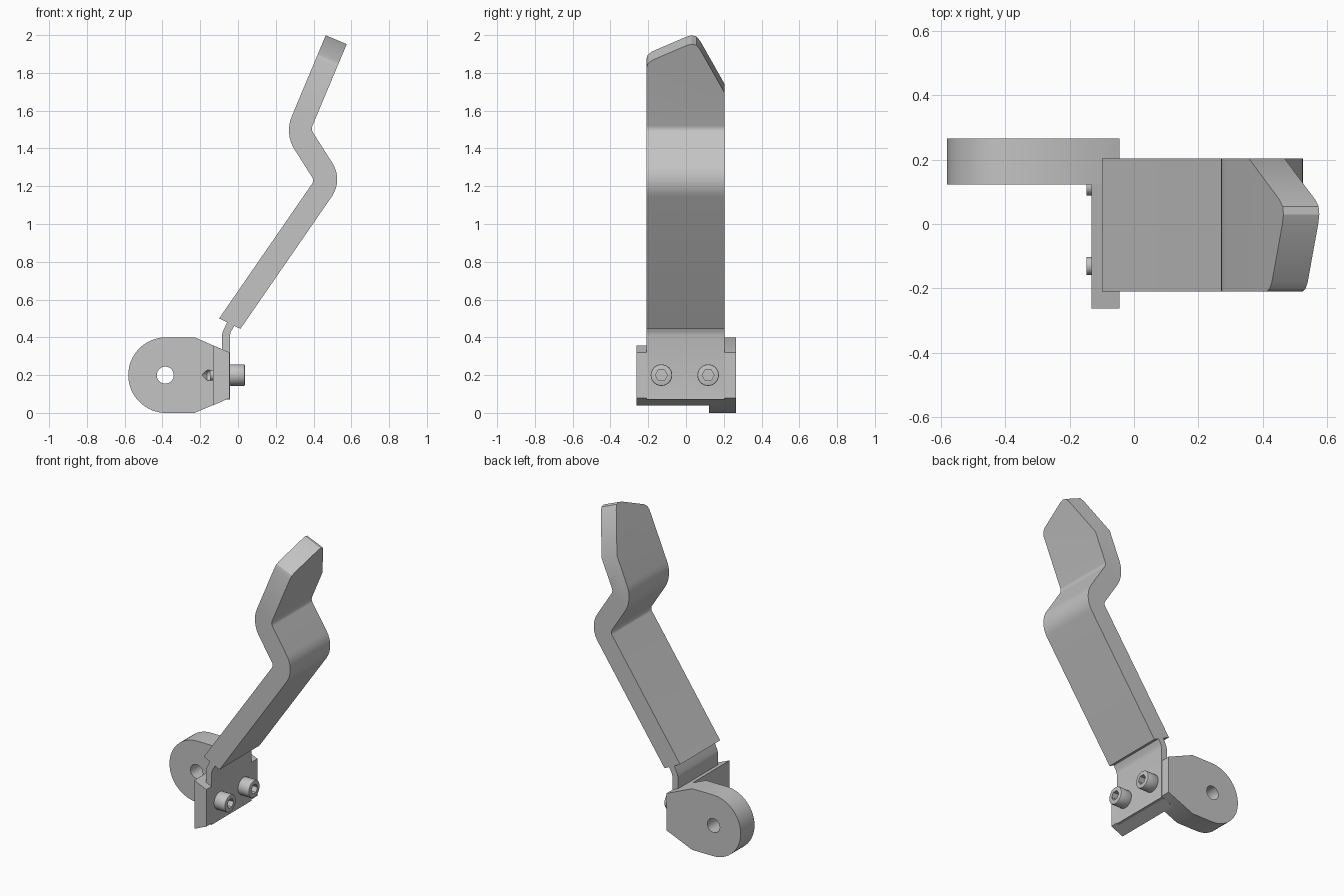
import bpy, bmesh, math
from mathutils import Vector, Matrix

if "Cube" in bpy.data.objects:
    bpy.data.objects.remove(bpy.data.objects["Cube"], do_unlink=True)

grey = bpy.data.materials.new("plain grey")
grey.diffuse_color = (0.55, 0.55, 0.55, 1)
grey.use_nodes = True
grey.node_tree.nodes["Principled BSDF"].inputs["Base Color"].default_value = (0.55, 0.55, 0.55, 1)


def finish(name, bm):
    bmesh.ops.recalc_face_normals(bm, faces=bm.faces[:])
    mesh = bpy.data.meshes.new(name)
    bm.to_mesh(mesh)
    bm.free()
    mesh.materials.append(grey)
    obj = bpy.data.objects.new(name, mesh)
    bpy.context.collection.objects.link(obj)
    return obj


def select(obj):
    bpy.ops.object.select_all(action='DESELECT')
    obj.select_set(True)
    bpy.context.view_layer.objects.active = obj


def smooth(obj):
    select(obj)
    bpy.ops.object.shade_smooth_by_angle(angle=math.radians(30))


def fillet(points, steps=8):
    """Round each (x, z, radius) corner of a closed outline."""
    out = []
    for i, (x, z, r) in enumerate(points):
        p = Vector((x, z))
        if r == 0:
            out.append(p)
            continue
        a = (Vector(points[i - 1][:2]) - p).normalized()
        b = (Vector(points[(i + 1) % len(points)][:2]) - p).normalized()
        half = a.angle(b) / 2
        centre = p + (a + b).normalized() * r / math.sin(half)
        start = p + a * r / math.tan(half) - centre
        end = p + b * r / math.tan(half) - centre
        turn = start.angle_signed(end)  # clockwise positive
        for k in range(steps + 1):
            out.append(centre + Matrix.Rotation(-turn * k / steps, 2) @ start)
    return out


def extrude(outline, y0, y1):
    """Extrude an x-z outline along y."""
    bm = bmesh.new()
    face = bm.faces.new([bm.verts.new((p[0], y0, p[1])) for p in outline])
    res = bmesh.ops.extrude_face_region(bm, geom=[face])
    verts = [v for v in res["geom"] if isinstance(v, bmesh.types.BMVert)]
    bmesh.ops.translate(bm, verts=verts, vec=(0, y1 - y0, 0))
    return bm


def rod(name, axis, centre, r1, r2, length, sides=32):
    """Cylinder or cone along an axis; r2 is the radius at the positive end."""
    bm = bmesh.new()
    rot = Vector((0, 0, 1)).rotation_difference(Vector(axis)).to_matrix().to_4x4()
    bmesh.ops.create_cone(bm, cap_ends=True, segments=sides, radius1=r1, radius2=r2,
                          depth=length, matrix=Matrix.Translation(centre) @ rot)
    return finish(name, bm)


def cut(obj, cutter):
    mod = obj.modifiers.new("cut", 'BOOLEAN')
    mod.operation, mod.object, mod.solver = 'DIFFERENCE', cutter, 'EXACT'
    select(obj)
    bpy.ops.object.modifier_apply(modifier=mod.name)
    bpy.data.objects.remove(cutter, do_unlink=True)


# Cranked arm, drawn in side profile
arm_profile = fillet([
    (-0.10, 0.50, 0), (0.404, 1.23, 0.03), (0.246, 1.478, 0.19), (0.485, 2.048, 0),
    (0.595, 1.998, 0), (0.386, 1.501, 0.04), (0.557, 1.233, 0.16), (0.013, 0.445, 0)])
bm = extrude(arm_profile, -0.21, 0.203)

# Trim the tip to a lopsided point: (y, distance along the blade)
along, through = Vector((0.388, 0, 0.922)), Vector((0.922, 0, -0.388))
tip = [(-0.21, 1.885), (-0.202, 1.91), (-0.18, 1.929), (0.0, 2.013), (0.03, 2.022),
       (0.055, 2.016), (0.075, 1.99), (0.203, 1.745)]
for (y0, s0), (y1, s1) in zip(tip, tip[1:]):
    a = along * s0 + Vector((0, y0, 0))
    b = along * s1 + Vector((0, y1, 0))
    normal = through.cross(b - a)
    if normal.dot(along) < 0:
        normal.negate()
    bmesh.ops.bisect_plane(bm, geom=bm.verts[:] + bm.edges[:] + bm.faces[:], dist=1e-5,
                           plane_co=a, plane_no=normal, clear_outer=True)
    bmesh.ops.holes_fill(bm, edges=[e for e in bm.edges if e.is_boundary], sides=0)
smooth(finish("arm", bm))

# Thin tab joining the arm to the mounting block
tab = [(-0.085, 0.07), (-0.085, 0.41), (-0.08, 0.432), (-0.055, 0.485), (-0.015, 0.468),
       (-0.037, 0.432), (-0.043, 0.41), (-0.043, 0.07)]
smooth(finish("tab", extrude(tab, -0.21, 0.203)))

# Mounting block with sloped top and bottom
block = [(-0.132, 0.04), (-0.132, 0.357), (-0.045, 0.32), (-0.045, 0.078)]
finish("mounting_block", extrude(block, -0.263, 0.2))

# Pivot lug with a round nose, a pin hole and a drilled pocket
cx, cz, r = -0.381, 0.2, 0.2
nose = [(cx + r * math.cos(t), cz + r * math.sin(t))
        for t in (math.pi * (1.5 - k / 32) for k in range(33))]
lug = finish("pivot_lug", extrude(nose + [(-0.23, 0.4), (-0.045, 0.32), (-0.045, 0.078), (-0.23, 0.0)],
                                  0.122, 0.265))
cut(lug, rod("pin_hole", (0, 1, 0), (-0.385, 0.2, 0.2), 0.045, 0.045, 0.4))
cut(lug, rod("pocket", (1, 0, 0), (-0.146, 0.117, 0.2), 0.028, 0.028, 0.036))
cut(lug, rod("pocket_tip", (1, 0, 0), (-0.178, 0.117, 0.2), 0.002, 0.028, 0.03))
smooth(lug)

# Two socket head screws
for side, y in (("right", -0.13), ("left", 0.117)):
    head = rod(side + "_screw_head", (1, 0, 0), (-0.004, y, 0.2), 0.057, 0.057, 0.082)
    bev = head.modifiers.new("rim", 'BEVEL')
    bev.width, bev.segments, bev.limit_method = 0.006, 2, 'ANGLE'
    select(head)
    bpy.ops.object.modifier_apply(modifier=bev.name)
    cut(head, rod("socket", (1, 0, 0), (0.02, y, 0.2), 0.032, 0.032, 0.06, 6))
    smooth(head)
    smooth(rod(side + "_screw_end", (1, 0, 0), (-0.115, y, 0.2), 0.028, 0.028, 0.064))
